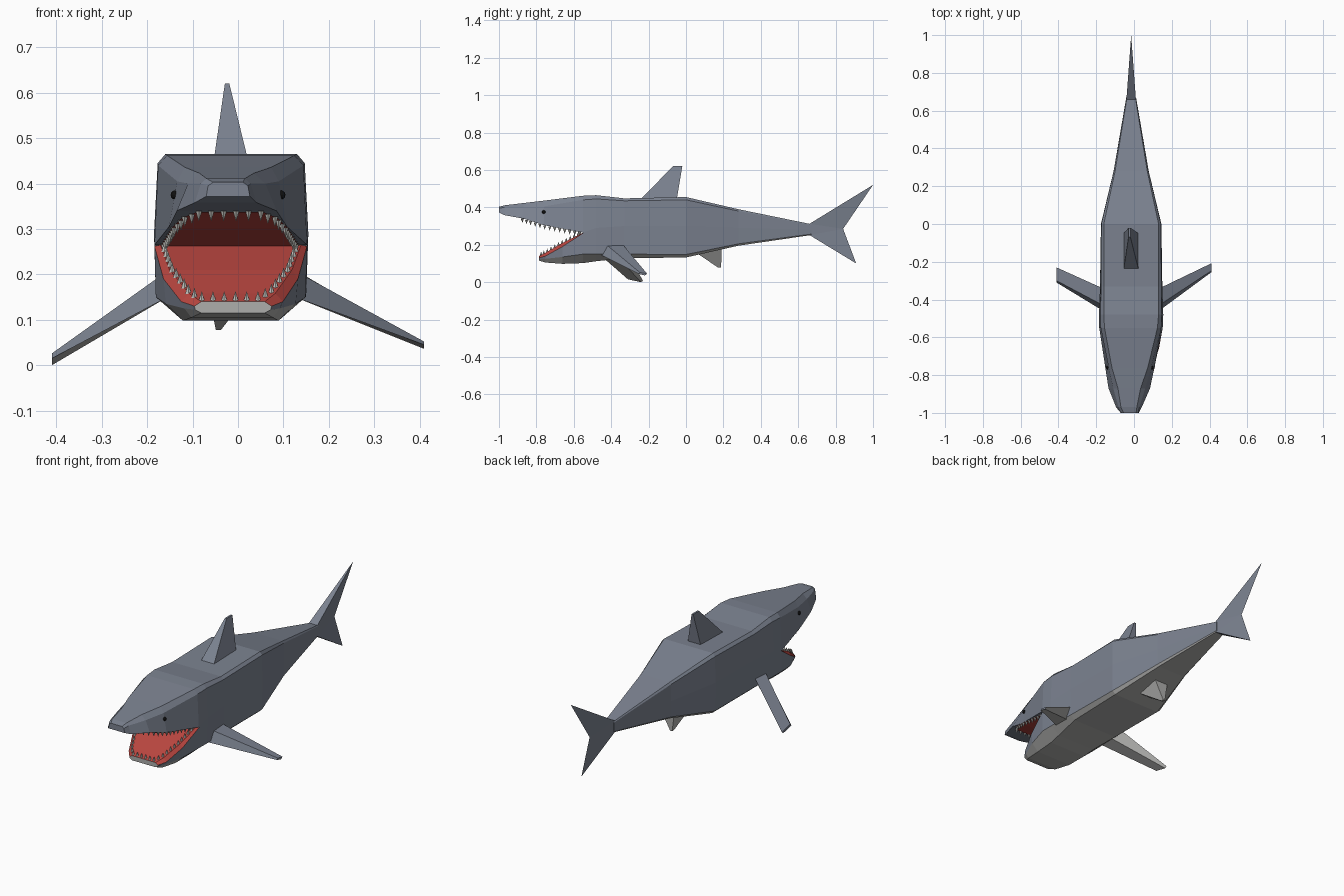
import bpy, bmesh
from mathutils import Vector, Matrix

if "Cube" in bpy.data.objects:
    bpy.data.objects.remove(bpy.data.objects["Cube"])


def material(name, rgb):
    m = bpy.data.materials.new(name)
    m.diffuse_color = (*rgb, 1)
    m.use_nodes = True
    m.node_tree.nodes["Principled BSDF"].inputs["Base Color"].default_value = m.diffuse_color
    return m


SKIN, BELLY, RED, BLACK, IVORY = MATS = [
    material("skin", (0.20, 0.225, 0.28)), material("belly", (0.42, 0.42, 0.41)),
    material("mouth_red", (0.48, 0.06, 0.05)), material("black", (0.005, 0.005, 0.005)),
    material("ivory", (0.5, 0.5, 0.47))]


def finish(name, bm, mats):
    bmesh.ops.recalc_face_normals(bm, faces=bm.faces)
    me = bpy.data.meshes.new(name)
    bm.to_mesh(me)
    bm.free()
    for m in mats:
        me.materials.append(m)
    ob = bpy.data.objects.new(name, me)
    bpy.context.collection.objects.link(ob)
    return ob


def ring(y, cx, *half):
    """Closed cross-section from a top-to-bottom half profile of (width, z)."""
    right = [Vector((cx + w, y, z)) for w, z in half]
    left = [Vector((cx - w, y, z)) for w, z in reversed(half)]
    return right + left


def loft(name, rings, paint, start_cap=None, end_cap=None):
    """Skin rings together; paint holds a material number for each column."""
    bm = bmesh.new()
    vs = [[bm.verts.new(p) for p in r] for r in rings]
    n = len(rings[0])
    for a, b in zip(vs, vs[1:]):
        for i in range(n):
            j = (i + 1) % n
            bm.faces.new((a[i], a[j], b[j], b[i])).material_index = paint[i]
    for cap, r in ((start_cap, vs[0]), (end_cap, vs[-1])):
        if cap is not None:
            bm.faces.new(r).material_index = cap
    return finish(name, bm, MATS[:3])


# Trunk from the mouth corners to the tail root
loft("body", [
    ring(-0.55, -0.016, (.14, .462), (.16, .44), (.168, .265), (.165, .15), (.11, .102)),
    ring(-0.48, -0.015, (.145, .465), (.162, .445), (.17, .29), (.165, .15), (.115, .112)),
    ring(-0.33, -0.015, (.145, .448), (.160, .435), (.165, .30), (.16, .15), (.135, .128)),
    ring(0.0, -0.015, (.145, .455), (.158, .44), (.16, .30), (.158, .148), (.14, .132)),
    ring(0.28, -0.015, (.085, .39), (.092, .38), (.093, .29), (.092, .205), (.083, .195)),
    ring(0.67, -0.015, (.022, .31), (.025, .305), (.026, .28), (.025, .257), (.022, .252)),
], [0, 0, 0, 1, 1, 1, 0, 0, 0, 0], end_cap=0)

# Snout and upper jaw
loft("upper_jaw", [
    ring(-0.55, -0.016, (.14, .462), (.16, .44), (.168, .265)),
    ring(-0.76, -0.022, (.095, .436), (.112, .405), (.13, .305)),
    ring(-0.87, -0.025, (.06, .423), (.085, .40), (.11, .34)),
    ring(-0.97, -0.027, (.042, .411), (.055, .40), (.068, .358)),
    ring(-1.0, -0.022, (.033, .403), (.044, .395), (.048, .372)),
], [0] * 6, end_cap=0)

# Lower jaw with red floor
loft("lower_jaw", [
    ring(-0.55, -0.016, (.155, .265), (.168, .262), (.165, .15), (.11, .102)),
    ring(-0.66, -0.016, (.135, .21), (.148, .19), (.143, .135), (.105, .098)),
    ring(-0.75, -0.013, (.095, .158), (.112, .14), (.105, .125), (.09, .105)),
    ring(-0.785, -0.011, (.07, .14), (.085, .13), (.083, .122), (.07, .115)),
], [2, 0, 1, 1, 1, 0, 2, 2], end_cap=1)

# Tooth rows, from mouth corner to front: (half width, y, z)
UPPER = [(.147, -.555, .262), (.122, -.76, .302), (.1, -.83, .324), (.068, -.875, .337)]
LOWER = [(.146, -.565, .258), (.128, -.66, .208), (.09, -.745, .158), (.066, -.775, .143)]

# Red roof of the mouth
bm = bmesh.new()
rows = [[bm.verts.new((-0.018 + s * (w + .006), y, z)) for s in (1, -1)] for w, y, z in UPPER]
for a, b in zip(rows, rows[1:]):
    bm.faces.new((a[0], a[1], b[1], b[0]))
finish("mouth_roof", bm, [RED])


def teeth(name, row, up, count):
    """Evenly space small cones along the jaw arc."""
    cx = -0.018
    path = [Vector((cx + w, y, z)) for w, y, z in row]
    path += [Vector((cx - w, y, z)) for w, y, z in reversed(row)]
    total = sum((b - a).length for a, b in zip(path, path[1:]))
    bm = bmesh.new()
    for k in range(count):
        d = total * (k + 0.5) / count
        for a, b in zip(path, path[1:]):
            seg = (b - a).length
            if d <= seg:
                break
            d -= seg
        p = a.lerp(b, d / seg) + Vector((0, 0, up * 0.008))
        tilt = Matrix.Rotation(0 if up > 0 else 3.14159, 4, 'X')
        bmesh.ops.create_cone(bm, cap_ends=True, segments=6, radius1=0.008, radius2=0.0005,
                              depth=0.022, matrix=Matrix.Translation(p) @ tilt)
    finish(name, bm, [IVORY])


teeth("upper_teeth", UPPER, -1, 30)
teeth("lower_teeth", LOWER, 1, 26)

# Eyes
for side, x in (("left", -0.139), ("right", 0.095)):
    bm = bmesh.new()
    bmesh.ops.create_uvsphere(bm, u_segments=10, v_segments=6, radius=0.01,
                              matrix=Matrix.Translation((x, -0.76, 0.375)))
    finish(side + "_eye", bm, [BLACK])

# Pectoral fins: shared root section, slightly different tips
ROOT = [(-.465, .15), (-.435, .208), (-.345, .21), (-.38, .15)]
TIPS = {"right": [(-.255, .045), (-.247, .052), (-.208, .045), (-.22, .036)],
        "left": [(-.31, .015), (-.3, .026), (-.23, .008), (-.24, 0)]}
for side, root_x, tip_x in (("right", .125, .41), ("left", -.155, -.41)):
    loft(side + "_pectoral_fin",
         [[Vector((root_x, y, z)) for y, z in ROOT],
          [Vector((tip_x, y, z)) for y, z in TIPS[side]]],
         [0, 0, 1, 1], 0, 0)


def box_ring(cx, hw, y0, y1, z0, z1):
    return [Vector((cx + s * hw, y, z)) for s, y, z in
            ((-1, y0, z0), (1, y0, z0), (1, y1, z1), (-1, y1, z1))]


# Dorsal and pelvic fins
loft("dorsal_fin", [box_ring(-.015, .04, -.245, -.05, .44, .44),
                    box_ring(-.024, .005, -.07, -.02, .62, .62)], [0] * 4, 0, 0)
loft("pelvic_fin", [box_ring(-.02, .045, .05, .19, .16, .19),
                    box_ring(-.043, .006, .172, .188, .078, .078)], [1] * 4, 1, 1)

# Tail fin: wedge thinning to a sharp trailing edge
bm = bmesh.new()
tip, notch, low = [bm.verts.new((-.015, y, z)) for y, z in ((1, .52), (.84, .285), (.91, .1))]
tops, bots = [[bm.verts.new((-.015 + s * .025, .66, z)) for s in (-1, 1)] for z in (.312, .252)]
for t, b in zip(tops, bots):
    for f in ((t, tip, notch), (t, notch, b), (b, notch, low)):
        bm.faces.new(f)
bm.faces.new((*tops, tip))
bm.faces.new((*bots, low))
bm.faces.new((*tops, bots[1], bots[0]))
finish("tail_fin", bm, [SKIN])
